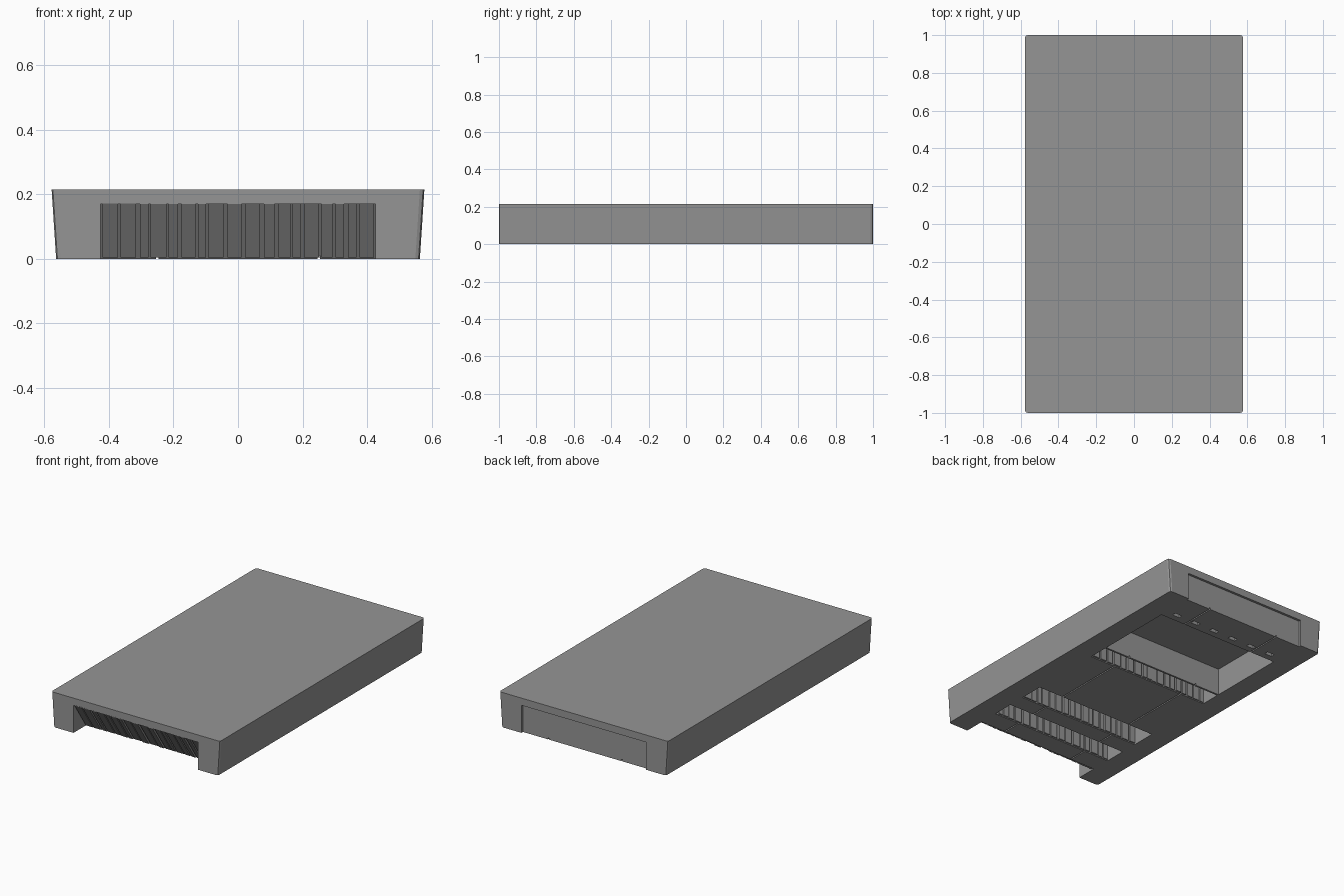
import bpy, bmesh, random
from mathutils import Vector

if "Cube" in bpy.data.objects:
    bpy.data.objects.remove(bpy.data.objects["Cube"])

random.seed(4)
H = 0.215          # slab height
INNER = 0.425      # half width of every recess
CEIL = 0.17        # recess depth measured from the underside
LEAN = 0.115       # how far the front notch wall leans out over its height

grey = bpy.data.materials.new("mid_grey")
grey.diffuse_color = (0.3, 0.3, 0.3, 1)
grey.use_nodes = True
grey.node_tree.nodes["Principled BSDF"].inputs["Base Color"].default_value = grey.diffuse_color


def add_box(bm, lo, hi):
    lo, hi = Vector(lo), Vector(hi)
    verts = bmesh.ops.create_cube(bm, size=1)["verts"]
    for v in verts:
        v.co = Vector([(lo[i] + hi[i]) / 2 + v.co[i] * (hi[i] - lo[i]) for i in range(3)])
    return verts


def finish(bm, name):
    me = bpy.data.meshes.new(name)
    bm.to_mesh(me)
    bm.free()
    me.materials.append(grey)
    ob = bpy.data.objects.new(name, me)
    bpy.context.collection.objects.link(ob)
    return ob


def cut(body, lo, hi, lean=0):
    bm = bmesh.new()
    for v in add_box(bm, lo, hi):
        if lean and v.co.y > -1:
            v.co.y -= lean * v.co.z / CEIL
    cutter = finish(bm, "cutter")
    cutter.hide_render = True
    mod = body.modifiers.new("cut", 'BOOLEAN')
    mod.operation, mod.solver, mod.object = 'DIFFERENCE', 'EXACT', cutter
    bpy.context.view_layer.objects.active = body
    bpy.ops.object.modifier_apply(modifier=mod.name)
    bpy.data.objects.remove(cutter)


# slab: sides lean in slightly toward the underside, vertical corners softened
bm = bmesh.new()
for v in add_box(bm, (-0.577, -1, 0), (0.577, 1, H)):
    if v.co.z < 0.1:
        v.co.x *= 0.563 / 0.577
uprights = [e for e in bm.edges if abs(e.verts[0].co.z - e.verts[1].co.z) > 0.1]
bmesh.ops.bevel(bm, geom=uprights, offset=0.014, segments=2, profile=0.5, affect='EDGES')
slab = finish(bm, "slab")

# front notch with leaning back wall
cut(slab, (-INNER, -1.2, -0.1), (INNER, -0.87, CEIL), LEAN)
# shallow back panel, large pocket and three narrow slots
slots = [(-0.745, -0.61), (-0.50, -0.345), (0.12, 0.245)]
for a, b in [(0.985, 1.1), (0.257, 0.755)] + slots:
    cut(slab, (-INNER, a, -0.1), (INNER, b, CEIL))
# two long seams under the slab
for x in (-0.25, 0.25):
    cut(slab, (x - 0.004, -1.2, -0.1), (x + 0.004, 1.2, 0.01))
# row of six small sockets near the back
for i in range(6):
    x = -0.35 + 0.14 * i
    cut(slab, (x - 0.025, 0.795, -0.1), (x + 0.025, 0.82, 0.03))


# uneven upright ribs along a recess wall; side is the direction they stick out
def ribs(name, y, side, lean=0):
    bm = bmesh.new()
    x = -INNER + 0.006
    while x < INNER - 0.03:
        w = min(random.uniform(0.025, 0.05), INNER - 0.004 - x)
        ends = sorted((y - side * 0.006, y + side * random.uniform(0.006, 0.014)))
        for v in add_box(bm, (x, ends[0], 0.005), (x + w, ends[1], CEIL + 0.003)):
            v.co.y -= lean * v.co.z / CEIL
        x += w + random.uniform(0.006, 0.014)
    return finish(bm, name)


for i, (a, b) in enumerate(slots):
    ribs(f"slot_ribs_{i + 1}", a, 1)
ribs("front_ribs", -0.87, -1, LEAN)
